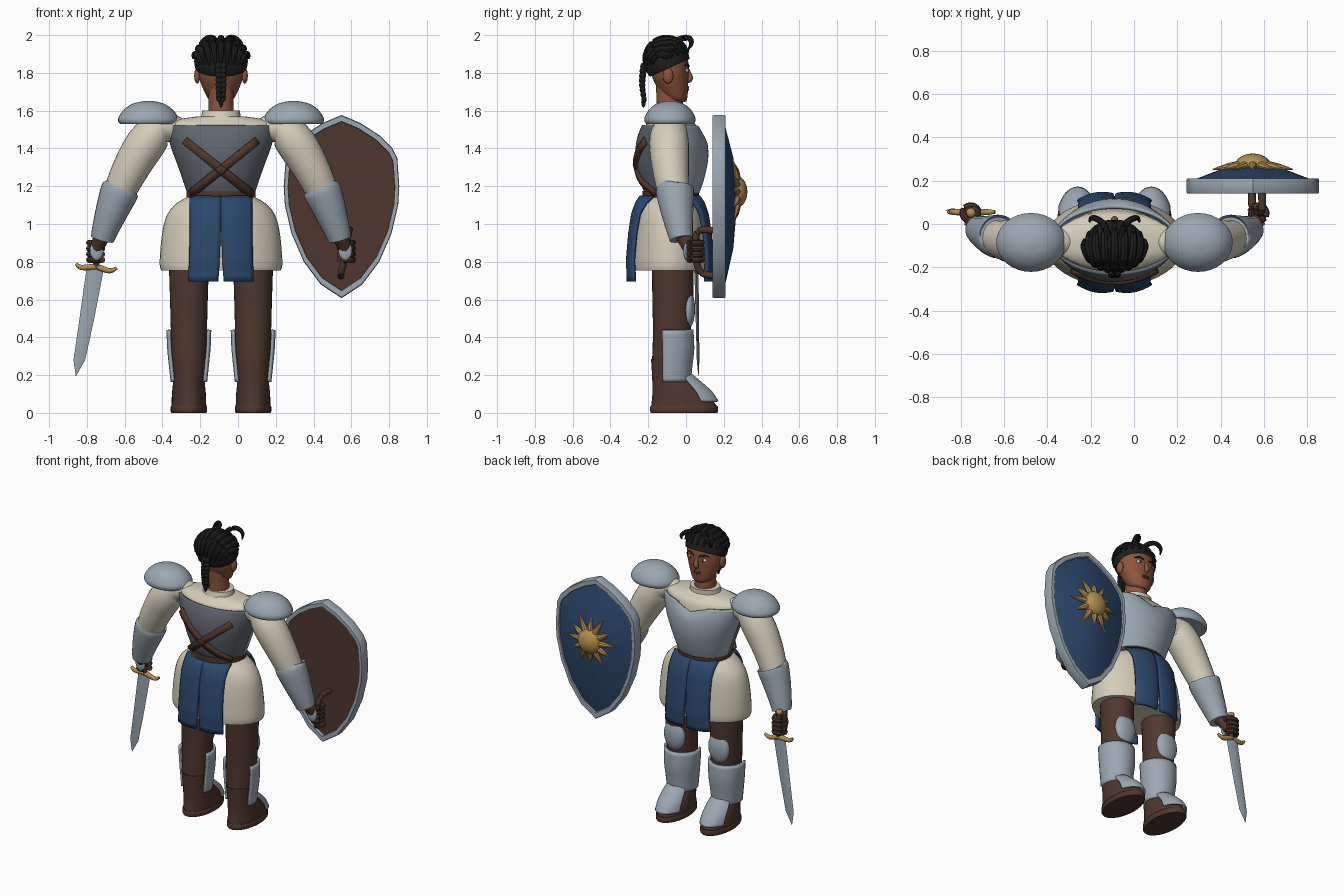
import bpy, bmesh, math
from mathutils import Vector, Matrix

if "Cube" in bpy.data.objects:
    bpy.data.objects.remove(bpy.data.objects["Cube"])

CX = -0.09  # body centre line


def material(name, *rgb):
    m = bpy.data.materials.new(name)
    m.use_nodes = True
    m.diffuse_color = (*rgb, 1)
    m.node_tree.nodes["Principled BSDF"].inputs["Base Color"].default_value = (*rgb, 1)
    return m


STEEL = material("steel", 0.33, 0.39, 0.45)
DARK = material("dark steel", 0.12, 0.135, 0.16)
BLUE = material("blue cloth", 0.025, 0.065, 0.15)
BROWN = material("brown leather", 0.08, 0.038, 0.028)
SKIN = material("skin", 0.27, 0.09, 0.045)
CREAM = material("cream cloth", 0.66, 0.61, 0.49)
HAIR = material("black hair", 0.013, 0.013, 0.013)
GOLD = material("gold", 0.45, 0.27, 0.08)
WHITE = material("eye white", 0.75, 0.75, 0.7)
LIP = material("lip", 0.16, 0.04, 0.03)


def finish(name, bm, mats, thick=0, angle=40):
    bmesh.ops.recalc_face_normals(bm, faces=bm.faces)
    me = bpy.data.meshes.new(name)
    bm.to_mesh(me)
    bm.free()
    for m in mats if isinstance(mats, list) else [mats]:
        me.materials.append(m)
    me.shade_smooth()
    me.set_sharp_from_angle(angle=math.radians(angle))
    ob = bpy.data.objects.new(name, me)
    bpy.context.collection.objects.link(ob)
    if thick:
        mod = ob.modifiers.new("thickness", 'SOLIDIFY')
        mod.thickness, mod.offset = thick, 0
    return ob


def spline(rows, k):
    """Smoothly resample a list of equal length tuples."""
    if k < 2:
        return rows
    out, n = [], len(rows)
    for i in range(n - 1):
        a, b, c, d = (rows[min(max(j, 0), n - 1)] for j in (i - 1, i, i + 1, i + 2))
        for t in (s / k for s in range(k)):
            out.append(tuple(q + t * ((r - p) / 2 + t * ((2 * p - 5 * q + 4 * r - s) / 2
                       + t * (3 * q - p - 3 * r + s) / 2)) for p, q, r, s in zip(a, b, c, d)))
    return out + [rows[-1]]


def skin_rings(bm, rings, closed=True, caps=True):
    loops = [[bm.verts.new(p) for p in ring] for ring in rings]
    n = len(loops[0])
    for a, b in zip(loops, loops[1:]):
        for i in range(n if closed else n - 1):
            j = (i + 1) % n
            bm.faces.new((a[i], a[j], b[j], b[i]))
    if closed and caps:
        bm.faces.new(loops[0])
        bm.faces.new(loops[-1])
    return loops


def loft(name, rows, mat, x0=CX, k=3, n=32, arc=None, thick=0, caps=True, warp=None):
    """Rows are (x, y, z, rx, ry); arc limits the sweep in degrees, 90 is +y."""
    bm = bmesh.new()
    a0, a1 = arc or (0, 360)
    m = n if not arc else n + 1
    angs = [math.radians(a0 + (a1 - a0) * i / n) for i in range(m)]
    rings = [[Vector((x0 + x + rx * math.cos(a), y + ry * math.sin(a), z)) for a in angs]
             for x, y, z, rx, ry in spline(rows, k)]
    if warp:
        rings = [[warp(p) for p in r] for r in rings]
    skin_rings(bm, rings, not arc, caps)
    return finish(name, bm, mat, thick)


def tube(name, rows, mat, k=4, n=12, angle=40):
    """Rows are (x, y, z, radius)."""
    bm = bmesh.new()
    rows = spline(rows, k)
    pts = [Vector(r[:3]) for r in rows]
    rings = []
    for i, p in enumerate(pts):
        d = pts[min(i + 1, len(pts) - 1)] - pts[max(i - 1, 0)]
        u = d.cross(Vector((0, 1, 0.01)) if abs(d.normalized().y) < 0.8 else Vector((1, 0, 0))).normalized()
        v = d.cross(u).normalized()
        rings.append([p + rows[i][3] * (u * math.cos(a) + v * math.sin(a))
                      for a in (2 * math.pi * j / n for j in range(n))])
    skin_rings(bm, rings)
    return finish(name, bm, mat, 0, angle)


def ball(name, loc, size, mat, rot=None, seg=20):
    bm = bmesh.new()
    bmesh.ops.create_uvsphere(bm, u_segments=seg, v_segments=seg // 2, radius=1)
    bm.transform(Matrix.Translation(loc) @ (rot or Matrix()) @ Matrix.Diagonal((*size, 1)))
    return finish(name, bm, mat)


def section(rows, z):
    """Centre y, rx and ry of a lofted form at height z."""
    rows = sorted(rows, key=lambda r: r[2])
    z = min(max(z, rows[0][2]), rows[-1][2])
    for a, b in zip(rows, rows[1:]):
        if z <= b[2]:
            t = (z - a[2]) / (b[2] - a[2])
            return [a[i] + t * (b[i] - a[i]) for i in (1, 3, 4)]


def surface_y(rows, x, z, side, gap):
    cy, rx, ry = section(rows, z)
    return cy + side * (ry * math.sqrt(max(1 - (x / rx) ** 2, 0.3)) + gap)


# Tunic and torso
skirt = [(0, -.085, z, rx, ry) for z, rx, ry in (
    (1.15, .165, .13), (1.11, .235, .155), (1.05, .285, .175), (.95, .312, .19), (.8, .325, .203), (.755, .318, .2))]
loft("tunic_skirt", skirt, CREAM, n=40)
loft("tunic_body", [(0, -.08, z, rx, ry) for z, rx, ry in (
    (1.12, .16, .12), (1.3, .2, .16), (1.5, .275, .14), (1.545, .27, .11), (1.57, .12, .09))], CREAM)
chest = [(0, -.075, z, rx, ry) for z, rx, ry in (
    (1.16, .17, .135), (1.22, .19, .158), (1.32, .225, .182), (1.4, .255, .185), (1.47, .275, .172), (1.52, .285, .15))]
scoop = lambda p: p - Vector((0, 0, .05 * max(0, (p.z - 1.42) / .1) * max(0, 1 - abs(p.x - CX) / .14)))
loft("breastplate", chest, STEEL, arc=(0, 180), thick=.015, warp=scoop)
loft("backplate", chest, DARK, arc=(180, 360), thick=.015)
loft("belt", [(0, -.08, z, .182, .15) for z in (1.13, 1.175)], BROWN, k=1)
for s in (-1, 1):
    ball("chest_stud", (CX + s * .11, .03, 1.5), (.02, .02, .02), GOLD)
    # Crossed straps on the back
    bm = bmesh.new()
    rows = []
    for i in range(13):
        x, z = s * (-.19 + .35 * i / 12), 1.44 - .28 * i / 12
        rows.append([Vector((CX + x + s * e * .7, surface_y(chest, x, z + e, -1, .016), z + e)) for e in (-.018, .018)])
    skin_rings(bm, rows, False)
    finish("back_strap", bm, BROWN, .02)
    # Split cloth panels, front and back
    for side in (-1, 1):
        bm = bmesh.new()
        rows = []
        for i in range(15):
            t = i / 14
            z = 1.145 - .45 * t
            row = []
            for u in (j / 8 for j in range(9)):
                x = .015 * t * t + u * (.165 - .01 * t)
                row.append(Vector((CX + s * x, surface_y(skirt, x, z, side, .018 + .01 * math.sin(u * math.pi)), z)))
            rows.append(row)
        skin_rings(bm, rows, False)
        finish("front_panel" if side > 0 else "back_panel", bm, BLUE, .016)

# Neck and head
loft("collar", [(0, -.085, 1.54, .115, .1), (0, -.085, 1.565, .105, .09), (0, -.08, 1.6, .1, .085)], CREAM)
loft("neck", [(0, -.085, 1.56, .07, .072), (0, -.085, 1.64, .066, .07), (0, -.09, 1.74, .07, .07)], SKIN)
loft("head", [(0, y, z, rx, ry) for y, z, rx, ry in (
    (-.035, 1.645, .03, .03), (-.05, 1.66, .065, .055), (-.065, 1.7, .088, .075), (-.08, 1.76, .112, .092),
    (-.085, 1.81, .122, .1), (-.09, 1.87, .122, .1), (-.095, 1.93, .09, .075), (-.095, 1.96, .03, .03))], SKIN)
tube("nose", [(CX, .0, 1.835, .01), (CX, .014, 1.795, .014), (CX, .02, 1.77, .017), (CX, .005, 1.755, .012)], SKIN)
for z in (1.712, 1.724):
    ball("lip", (CX, .007, z), (.028, .01, .007), LIP)
for s in (-1, 1):
    ball("ear", (CX + s * .126, -.095, 1.785), (.016, .028, .042), SKIN)
    ball("eye", (CX + s * .047, .001, 1.813), (.021, .012, .011), WHITE)
    ball("iris", (CX + s * .047, .01, 1.813), (.008, .005, .009), HAIR)
    tube("eyebrow", [(CX + s * .02, .013, 1.834, .005), (CX + s * .05, .007, 1.845, .007),
                     (CX + s * .08, -.014, 1.838, .004)], HAIR)

# Hair cap, swept strands, curls and braid
bm = bmesh.new()
bmesh.ops.create_uvsphere(bm, u_segments=32, v_segments=20, radius=1)
bm.transform(Matrix.Translation((CX, -.1, 1.86)) @ Matrix.Diagonal((.142, .12, .125, 1)))
bmesh.ops.bisect_plane(bm, geom=bm.verts[:] + bm.edges[:] + bm.faces[:], plane_co=(0, -.09, 1.825),
                       plane_no=(0, -.45, 1), clear_inner=True)
finish("hair_cap", bm, HAIR)
for i in range(-4, 5):
    pts = []
    for j in range(8):
        t = math.radians(22 + 24 * j)
        p = math.radians(i * 19) * (1 - .09 * max(0, j - 3))
        pts.append((CX + .142 * math.sin(p), -.1 + .12 * math.cos(p) * math.cos(t),
                    1.86 + .122 * math.cos(p) * math.sin(t) + .012 * abs(i) * (j < 3) / 4, .008 + .012 * math.sin(math.pi * j / 7)))
    tube("hair_strand", pts, HAIR, n=8)
for s in (-1, 1):
    tube("curl", [(CX + s * .03, -.06, 1.97, .015), (CX + s * .045, -.01, 1.985, .016), (CX + s * .075, .02, 1.982, .015),
                  (CX + s * .105, .028, 1.955, .012), (CX + s * .115, .01, 1.92, .004)], HAIR, n=8)
for i in range(8):
    for s in (-1, 1):
        tilt = Matrix.Rotation(s * .6, 4, 'Y')
        ball("braid_link", (CX + s * .011, -.222 - .01 * math.sin(i * .45), 1.835 - .025 * i),
             (.02 - .001 * i, .021 - .001 * i, .022), HAIR, tilt, 12)
ball("braid_tip", (CX, -.225, 1.642), (.011, .012, .025), HAIR, None, 12)

for s in (-1, 1):
    side = "left" if s > 0 else "right"

    # Legs and boots
    x = CX + s * .17
    loft(side + "_leg", [(0, -.07, .85, .108, .112), (0, -.07, .6, .1, .108), (0, -.075, .42, .095, .1),
                         (0, -.08, .27, .088, .1)], BROWN, x)
    loft(side + "_boot", [(0, -.08, .285, .092, .105), (0, -.08, .2, .082, .1), (0, -.06, .15, .085, .118),
                          (0, -.03, .1, .09, .148), (0, -.012, .04, .092, .172)], BROWN, x)
    loft(side + "_sole", [(0, -.01, z, r, r + .083) for z, r in ((0, .092), (.008, .097), (.03, .097), (.038, .092))], BROWN, x, k=1)
    loft(side + "_toe_plate", [(0, -.07, .2, .07, .1), (0, -.05, .165, .085, .122), (0, -.02, .11, .094, .153),
                               (0, -.008, .06, .096, .175)], STEEL, x, arc=(30, 150), thick=.012)
    loft(side + "_shin_guard", [(0, -.078, .44, .112, .11), (0, -.075, .34, .108, .112), (0, -.078, .24, .098, .104),
                                (0, -.08, .165, .09, .1)], STEEL, x, arc=(-25, 205), thick=.014)
    ball(side + "_knee_plate", (x, .01, .55), (.078, .038, .105), STEEL)

    # Arms
    at = lambda d, *rest: (CX + s * d, *rest)
    tube(side + "_arm", [at(.2, -.08, 1.49, .06), at(.31, -.085, 1.51, .085), at(.395, -.09, 1.43, .105),
                         at(.485, -.08, 1.28, .096), at(.555, -.06, 1.13, .08)], CREAM, n=24)
    loft(side + "_pauldron", [(s * .385, -.085, z, rx, ry) for z, rx, ry in (
        (1.53, .15, .126), (1.545, .16, .135), (1.57, .155, .132), (1.61, .125, .107), (1.64, .075, .065), (1.652, .015, .015))], STEEL)
    tube(side + "_gauntlet", [at(.53, -.058, 1.19, .09), at(.536, -.058, 1.175, .101), at(.57, -.05, 1.09, .09),
                              at(.61, -.035, .98, .072), at(.628, -.025, .92, .062)], STEEL, n=24)
    tube(side + "_wrist", [at(.625, -.02, .94, .04), at(.65, .01, .89, .038), at(.662, .025, .84, .03)], BROWN)
    ball(side + "_hand_plate", at(.658, .0, .86), (.036, .014, .052), STEEL)
    for i in range(4):
        rows = []
        for j in range(9):
            a = math.radians(-110 + 35 * j)
            rows.append(at(.663 + .036 * math.cos(a), .05 + .034 * math.sin(a), .81 + .03 * i, .016))
        tube(side + "_finger", rows, BROWN, k=2, n=8)
    tube(side + "_thumb", [at(.63, .02, .9, .015), at(.635, .06, .91, .016), at(.665, .085, .895, .012)], BROWN, n=8)

# Sword
tube("sword_grip", [(-.75, .055, .76, .016), (-.752, .052, .94, .018)], BROWN, k=1)
ball("sword_pommel", (-.752, .052, .945), (.022, .022, .018), GOLD)
tube("sword_guard", [(-.857, .055, .79, .008), (-.83, .055, .77, .014), (-.75, .055, .772, .016),
                     (-.68, .055, .752, .014), (-.642, .055, .768, .008)], GOLD)
loft("sword_blade", [(-.756, .055, .765, .046, .011), (-.8, .06, .5, .039, .009), (-.84, .064, .28, .031, .007),
                     (-.858, .066, .195, .001, .001)], STEEL, 0, k=1, n=4)

# Shield: steel rim, leather back, ridged blue face
half = [(0, 1.577), (.1, 1.535), (.2, 1.47), (.27, 1.4), (.295, 1.35), (.306, 1.2), (.3, 1.1),
        (.265, .95), (.2, .8), (.11, .68), (0, .607)]
outline = half + [(-a, b) for a, b in half[-2:0:-1]]
SX, SZ = .548, 1.13
bm = bmesh.new()
levels = [(.02, .16), (.92, .16), (.925, .14), (.99, .14), (1, .15), (1, .2), (.99, .21), (.92, .21), (.91, .202), (.5, .25), (.02, .272)]
skin_rings(bm, [[Vector((SX + a * f, y, SZ + (b - SZ) * f)) for a, b in outline] for f, y in levels])
for f in bm.faces:
    c = f.calc_center_median()
    inner = all(abs(v.co.x - SX) < .29 for v in f.verts) and not any(
        abs(v.co.y - y) < .001 for v in f.verts for y in (.14, .15, .2, .21))
    f.material_index = (1 if c.y < .18 else 2) if inner else 0
finish("shield", bm, [STEEL, BROWN, BLUE], 0, 25)
tube("shield_handle", [(.59, .16, .965, .018), (.59, .07, .965, .018), (.575, .05, .9, .018), (.56, .055, .8, .018),
                       (.545, .085, .74, .018), (.545, .16, .725, .018)], BROWN)

# Sun emblem
ball("sun_boss", (SX, .265, 1.17), (.085, .06, .085), GOLD, None, 28)
for i in range(12):
    a = 2 * math.pi * i / 12
    c, d = math.cos(a), math.sin(a)
    tip = .185 if i % 2 == 0 else .155
    tube("sun_ray", [(SX + r * c, y, 1.17 + r * d, w) for r, y, w in (
        (.07, .268, .022), (.115, .264, .016), (tip, .252, .002))], GOLD, k=2, n=8)
